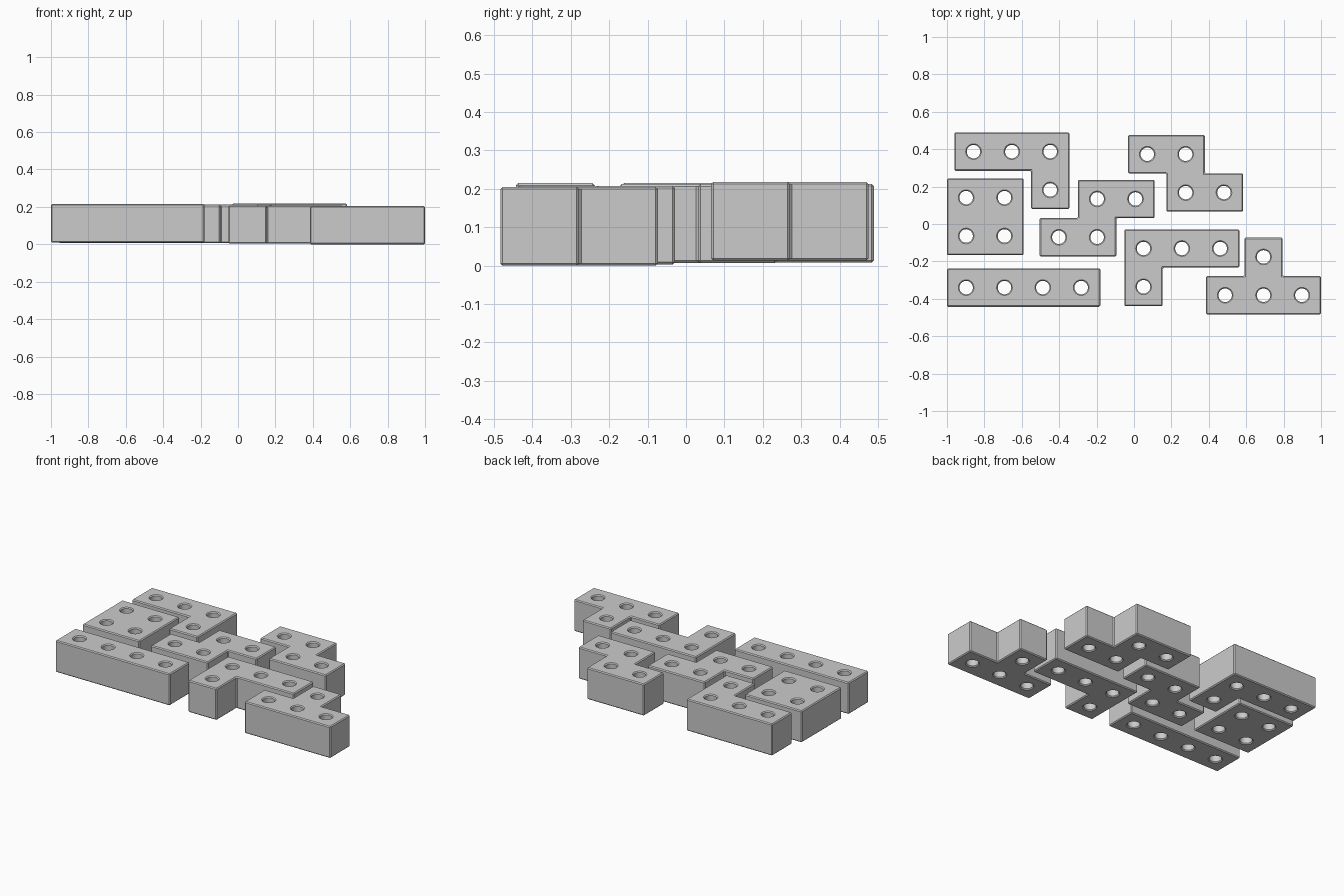
import bpy, bmesh, math

if "Cube" in bpy.data.objects:
    bpy.data.objects.remove(bpy.data.objects["Cube"])

P = 0.205        # cube pitch
BEVEL = 0.006
R = 0.036        # hole radius
SIDES = 32

# name: (x, y of cell 0,0 centre, base z, occupied cells)
PIECES = {
    "corner_block_left": (-0.858, 0.182, 0.008, [(0, 1), (1, 1), (2, 1), (2, 0)]),
    "square_block": (-0.8975, -0.064, 0.010, [(0, 0), (1, 0), (0, 1), (1, 1)]),
    "long_bar": (-0.8975, -0.340, 0.010, [(0, 0), (1, 0), (2, 0), (3, 0)]),
    "step_block_up": (-0.402, -0.071, 0.007, [(0, 0), (1, 0), (1, 1), (2, 1)]),
    "step_block_down": (0.071, 0.168, 0.013, [(0, 1), (1, 1), (1, 0), (2, 0)]),
    "corner_block_right": (0.051, -0.336, 0.003, [(0, 0), (0, 1), (1, 1), (2, 1)]),
    "tee_block": (0.4875, -0.381, 0.0, [(0, 0), (1, 0), (2, 0), (1, 1)]),
}


def to_object(bm, name):
    bmesh.ops.recalc_face_normals(bm, faces=bm.faces)
    me = bpy.data.meshes.new(name)
    bm.to_mesh(me)
    bm.free()
    ob = bpy.data.objects.new(name, me)
    bpy.context.collection.objects.link(ob)
    return ob


def block(name, cells):
    """Solid made of joined cubes, coplanar faces merged."""
    bm = bmesh.new()
    h = P / 2
    for i, j in cells:
        bm.faces.new([bm.verts.new((i * P + a * h, j * P + b * h, 0))
                      for a, b in ((-1, -1), (1, -1), (1, 1), (-1, 1))])
    bmesh.ops.remove_doubles(bm, verts=bm.verts, dist=1e-4)
    ext = bmesh.ops.extrude_face_region(bm, geom=bm.faces[:], use_keep_orig=True)
    bmesh.ops.translate(bm, vec=(0, 0, P),
                        verts=[g for g in ext["geom"] if isinstance(g, bmesh.types.BMVert)])
    bmesh.ops.recalc_face_normals(bm, faces=bm.faces)
    bmesh.ops.dissolve_limit(bm, angle_limit=0.02, verts=bm.verts, edges=bm.edges)
    return to_object(bm, name)


def hole_cutter(cells):
    """Spools whose flared ends chamfer the hole rims."""
    bm = bmesh.new()
    e = 0.01
    profile = [(R + BEVEL + e, -e), (R, BEVEL), (R, P - BEVEL), (R + BEVEL + e, P + e)]
    for i, j in cells:
        rings = [[bm.verts.new((i * P + r * math.cos(2 * math.pi * k / SIDES),
                                j * P + r * math.sin(2 * math.pi * k / SIDES), z))
                  for k in range(SIDES)] for r, z in profile]
        for a, b in zip(rings, rings[1:]):
            for k in range(SIDES):
                n = (k + 1) % SIDES
                bm.faces.new((a[k], a[n], b[n], b[k]))
        bm.faces.new(rings[0][::-1])
        bm.faces.new(rings[-1])
    return to_object(bm, "hole_cutter")


for name, (x, y, z, cells) in PIECES.items():
    ob = block(name, cells)
    cutter = hole_cutter(cells)
    cutter.hide_render = True
    bev = ob.modifiers.new("edge_chamfer", 'BEVEL')
    bev.width = BEVEL
    bev.segments = 1
    bev.limit_method = 'ANGLE'
    cut = ob.modifiers.new("holes", 'BOOLEAN')
    cut.operation = 'DIFFERENCE'
    cut.solver = 'EXACT'
    cut.object = cutter
    bpy.ops.object.select_all(action='DESELECT')
    ob.select_set(True)
    bpy.context.view_layer.objects.active = ob
    for m in ("edge_chamfer", "holes"):
        bpy.ops.object.modifier_apply(modifier=m)
    bpy.data.objects.remove(cutter)
    bpy.ops.object.shade_smooth_by_angle(angle=math.radians(30))
    ob.location = (x, y, z)
